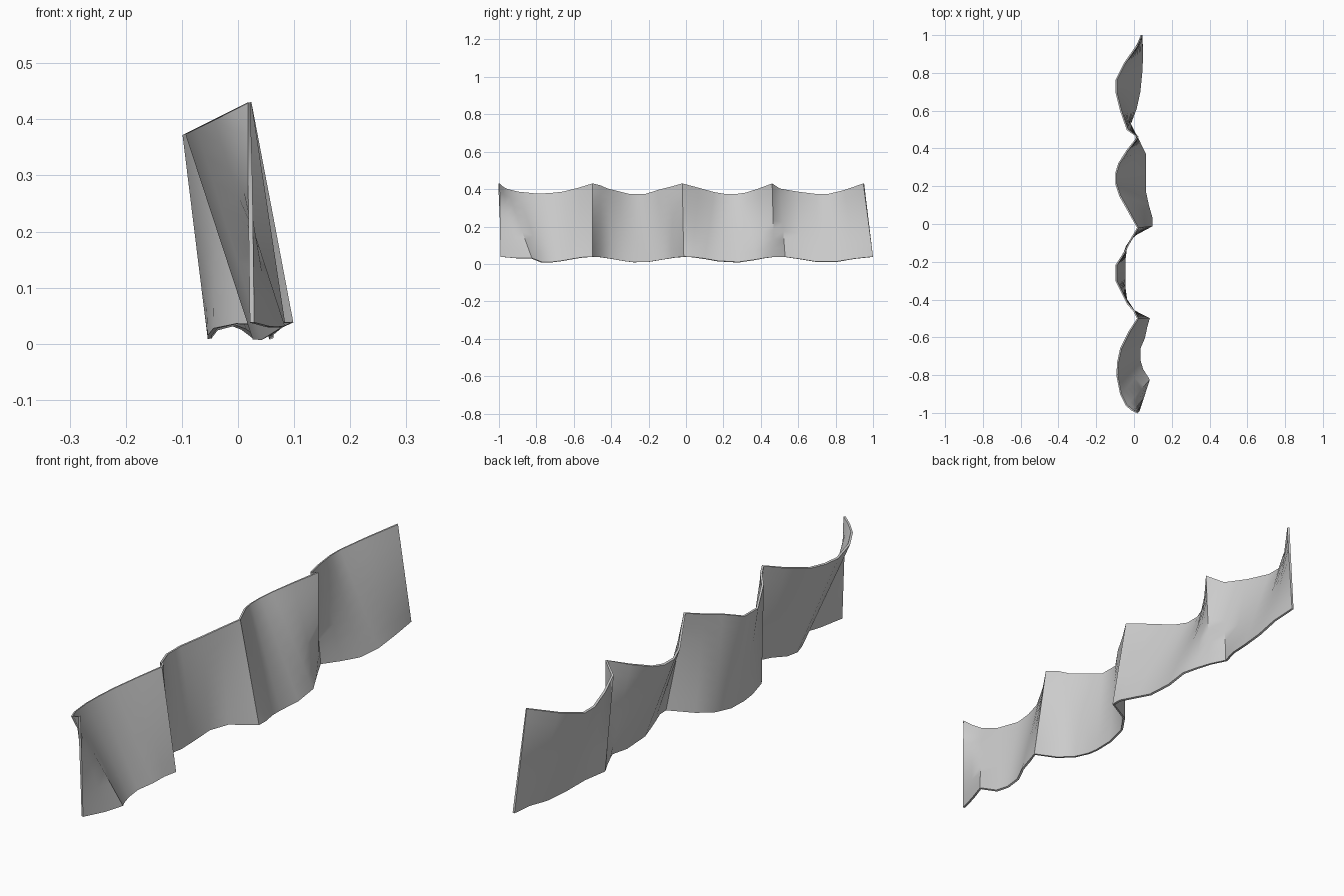
import bpy, bmesh, math
from mathutils import Vector

cube = bpy.data.objects.get("Cube")
if cube:
    bpy.data.objects.remove(cube, do_unlink=True)

THICKNESS = 0.008
ROWS = 8

# matching points (y, x) along the two long hems of the cloth
TOP = [(-1, .02), (-.985, -.01), (-.96, -.04), (-.9, -.07), (-.8, -.09), (-.73, -.085),
       (-.66, -.07), (-.57, -.025), (-.5, .02), (-.46, 0), (-.42, -.035), (-.36, -.065),
       (-.3, -.095), (-.22, -.095), (-.15, -.05), (-.08, -.015), (-.02, .02), (.07, -.03),
       (.15, -.075), (.21, -.095), (.27, -.095), (.32, -.08), (.39, -.035), (.46, .02),
       (.5, -.035), (.6, -.07), (.7, -.095), (.76, -.095), (.85, -.05), (.95, .02)]
BOTTOM = [(-.99, .025), (-.9, .055), (-.825, .08), (-.77, .045), (-.72, .03), (-.66, .03),
          (-.6, .055), (-.55, .065), (-.5, .08), (-.46, 0), (-.4, -.04), (-.33, -.05),
          (-.28, -.05), (-.2, -.05), (-.12, -.04), (-.06, 0), (-.01, .095), (.03, .095),
          (.1, .075), (.17, .06), (.28, .06), (.37, .06), (.42, .035), (.47, .01),
          (.53, -.02), (.61, .01), (.7, .03), (.8, .04), (.9, .045), (1, .04)]


def top_point(y, x):
    # the upper hem rises where the folds swing forward
    return Vector((x, y, .42 + x / 2))


def bottom_point(y, x):
    # the lower hem ripples evenly, with a lifted corner at the front end
    z = .023 + .015 * math.cos(4 * math.pi * y)
    return Vector((x, y, max(z, .03) if y < -.81 else z))


# cloth sheet ruled between the two hems
bm = bmesh.new()
columns = []
for t, b in zip(TOP, BOTTOM):
    high, low = top_point(*t), bottom_point(*b)
    columns.append([bm.verts.new(low.lerp(high, i / ROWS)) for i in range(ROWS + 1)])
for left, right in zip(columns, columns[1:]):
    for i in range(ROWS):
        bm.faces.new((left[i], right[i], right[i + 1], left[i + 1]))
mesh = bpy.data.meshes.new("wavy_cloth")
bm.to_mesh(mesh)
bm.free()
cloth = bpy.data.objects.new("wavy_cloth", mesh)
bpy.context.collection.objects.link(cloth)

# plain grey fabric
grey = bpy.data.materials.new("fabric_grey")
grey.use_nodes = True
colour = (.6, .6, .6, 1)
grey.diffuse_color = colour
grey.node_tree.nodes["Principled BSDF"].inputs["Base Color"].default_value = colour
mesh.materials.append(grey)

# cloth thickness, then smooth folds with crisp hems
solid = cloth.modifiers.new("thickness", 'SOLIDIFY')
solid.thickness = THICKNESS
solid.offset = 0
bpy.ops.object.select_all(action='DESELECT')
cloth.select_set(True)
bpy.context.view_layer.objects.active = cloth
bpy.ops.object.modifier_apply(modifier=solid.name)
bpy.ops.object.shade_smooth_by_angle(angle=math.radians(40))
